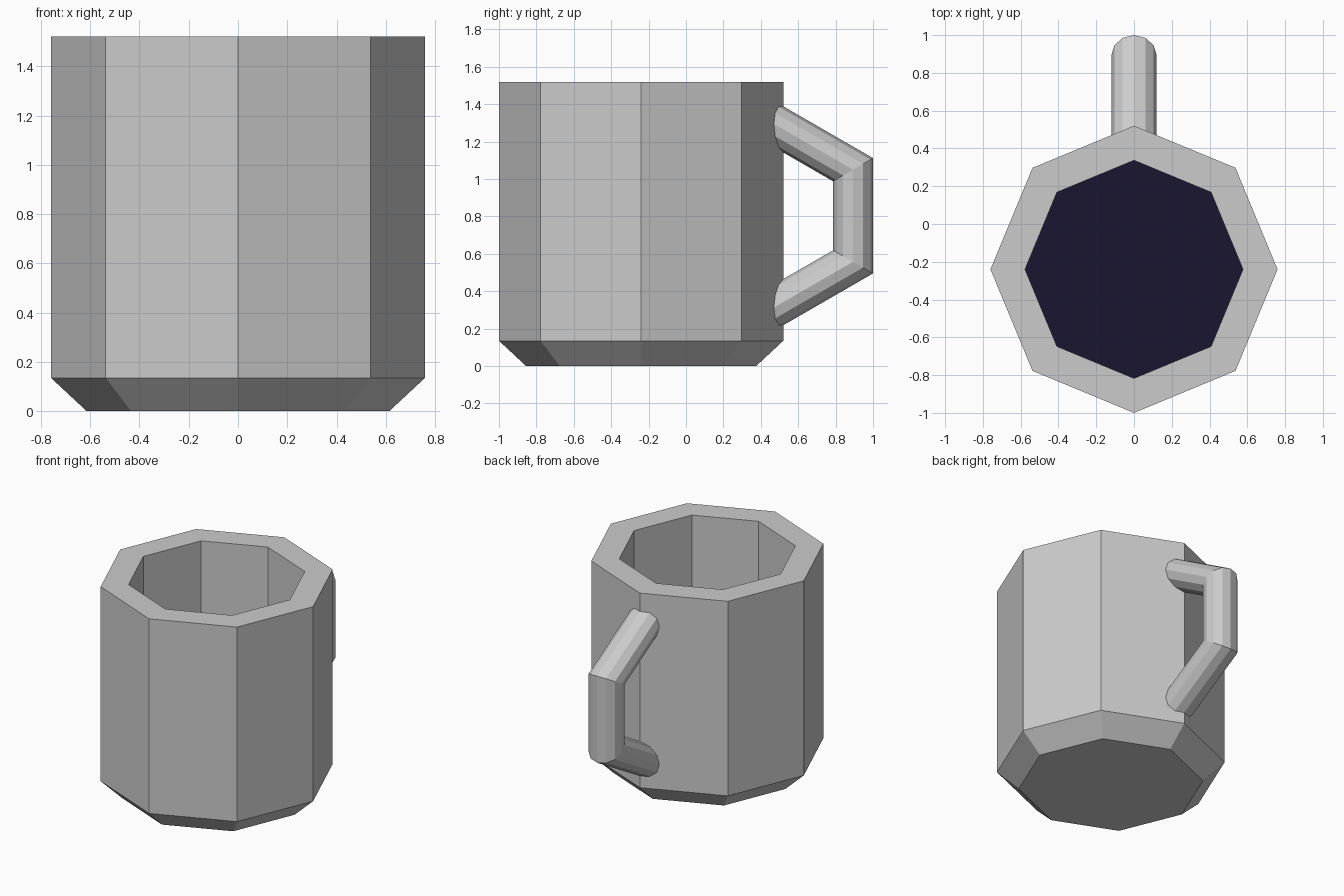
import bpy, bmesh
from math import cos, sin, pi, tan, radians

if "Cube" in bpy.data.objects:
    bpy.data.objects.remove(bpy.data.objects["Cube"])


def loft(name, rings):
    """Skin a list of matching closed rings and cap both ends."""
    bm = bmesh.new()
    vs = [[bm.verts.new(p) for p in ring] for ring in rings]
    n = len(rings[0])
    for a, b in zip(vs, vs[1:]):
        for i in range(n):
            j = (i + 1) % n
            bm.faces.new((a[i], a[j], b[j], b[i]))
    bm.faces.new(vs[0][::-1])
    bm.faces.new(vs[-1])
    bmesh.ops.recalc_face_normals(bm, faces=bm.faces)
    me = bpy.data.meshes.new(name)
    bm.to_mesh(me)
    bm.free()
    ob = bpy.data.objects.new(name, me)
    bpy.context.collection.objects.link(ob)
    return ob


def octagon(r, z):
    return [(r * cos(i * pi / 4), -0.24 + r * sin(i * pi / 4), z) for i in range(8)]


# Cup: chamfered base, outer wall, rim, inner wall, dark inner surface
INNER_Z = 0.8
profile = [(0.615, 0), (0.76, 0.135), (0.76, 1.52), (0.577, 1.52), (0.577, INNER_Z)]
cup = loft("cup", [octagon(r, z) for r, z in profile])
dark = bpy.data.materials.new("dark_liquid")
dark.diffuse_color = (0.010, 0.008, 0.03, 1)
cup.data.materials.append(bpy.data.materials.new("cup_grey"))
cup.data.materials[0].diffuse_color = (0.8, 0.8, 0.8, 1)
cup.data.materials.append(dark)
for f in cup.data.polygons:
    if abs(f.center.z - INNER_Z) < 1e-3:
        f.material_index = 1

# Handle: twelve-sided tube with mitred bends, ends buried in the wall
half_x, half_t = 0.12, 0.107
slope = tan(radians(30))
y_end, y_out, z_hi, z_lo = 0.42, 0.893, 1.05, 0.557
rise = (y_out - y_end) * slope
end = half_t / cos(radians(30))
path = [  # centre y, z and the in-plane half-width vector
    (y_end, z_hi + rise, 0, end),
    (y_out, z_hi, half_t, half_t * slope),
    (y_out, z_lo, half_t, -half_t * slope),
    (y_end, z_lo - rise, 0, -end),
]
loft("handle", [[(half_x * sin(k * pi / 6), y + dy * cos(k * pi / 6), z + dz * cos(k * pi / 6))
                 for k in range(12)] for y, z, dy, dz in path])

for m in bpy.data.materials:
    if m.users and not m.is_grease_pencil:
        m.use_nodes = True
        m.node_tree.nodes["Principled BSDF"].inputs["Base Color"].default_value = m.diffuse_color
